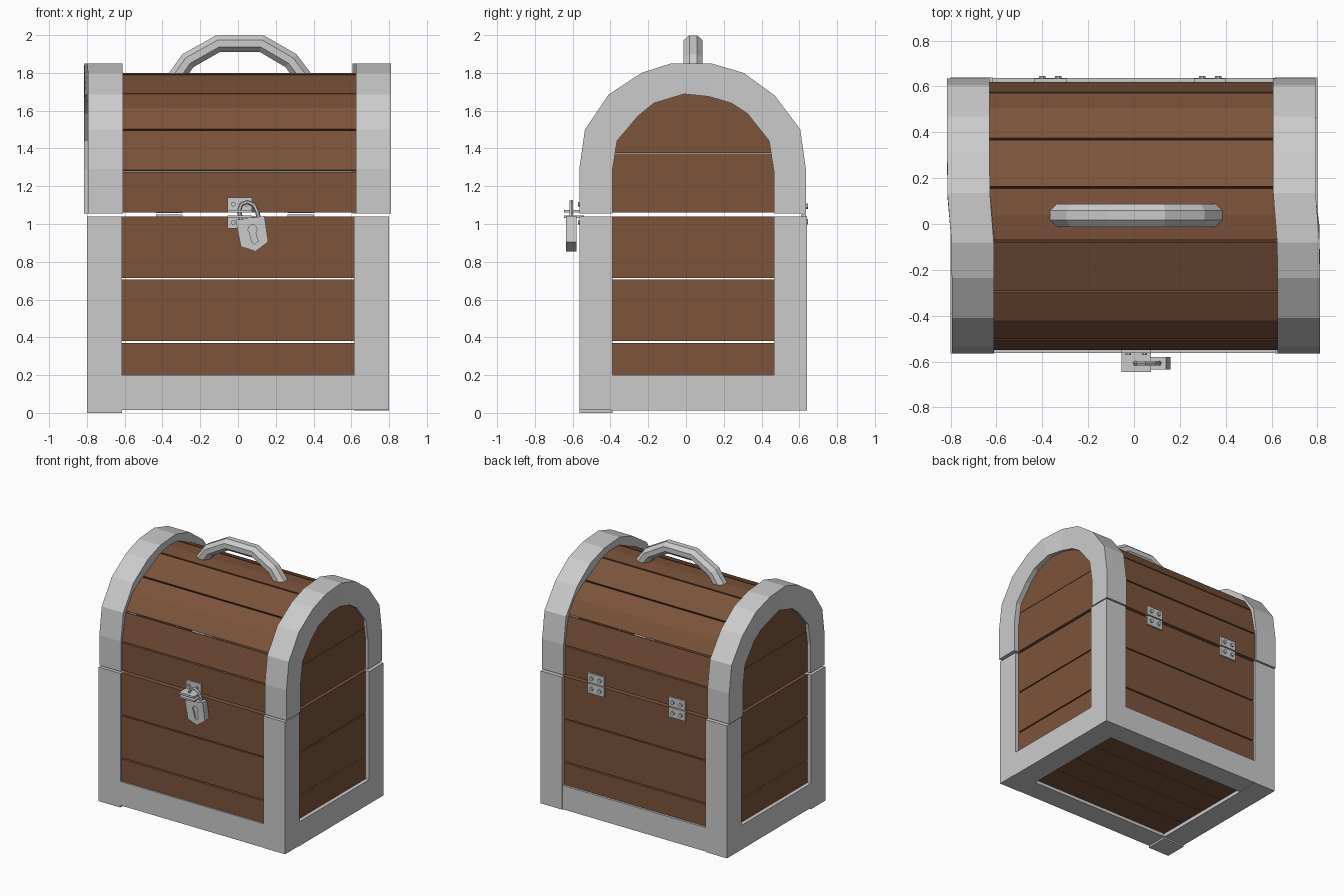
import bpy, bmesh, math
from mathutils import Vector

if "Cube" in bpy.data.objects:
    bpy.data.objects.remove(bpy.data.objects["Cube"])

wood = bpy.data.materials.new("wood")
wood.diffuse_color = (0.20, 0.088, 0.043, 1)
wood.use_nodes = True
wood.node_tree.nodes["Principled BSDF"].inputs["Base Color"].default_value = wood.diffuse_color


def loft(name, rings, mat=None):
    """Skin a row of equal rings and cap both ends."""
    bm = bmesh.new()
    rows = [[bm.verts.new(p) for p in r] for r in rings]
    n = len(rows[0])
    for a, b in zip(rows, rows[1:]):
        for i in range(n):
            bm.faces.new((a[i], a[(i + 1) % n], b[(i + 1) % n], b[i]))
    bm.faces.new(rows[0][::-1])
    bm.faces.new(rows[-1])
    bmesh.ops.recalc_face_normals(bm, faces=bm.faces)
    me = bpy.data.meshes.new(name)
    bm.to_mesh(me)
    bm.free()
    ob = bpy.data.objects.new(name, me)
    bpy.context.collection.objects.link(ob)
    if mat:
        me.materials.append(mat)
    return ob


def prism_x(name, yz, x0, x1, mat=None):
    return loft(name, [[(x, y, z) for y, z in yz] for x in (x0, x1)], mat)


def prism_y(name, xz, y0, y1, mat=None):
    return loft(name, [[(x, y, z) for x, z in xz] for y in (y0, y1)], mat)


def box(name, x0, x1, y0, y1, z0, z1, mat=None):
    return prism_x(name, [(y0, z0), (y1, z0), (y1, z1), (y0, z1)], x0, x1, mat)


def circle(cx, cz, r, n=8):
    return [(cx + r * math.cos((i + .5) * math.tau / n),
             cz + r * math.sin((i + .5) * math.tau / n)) for i in range(n)]


def tube_xz(name, path, y, half_y, half_r, sides):
    """Sweep a flat-topped polygon along a path in the xz plane."""
    pts = [Vector(p) for p in path]
    k = 1 / math.cos(math.pi / sides)
    rings = []
    for i, p in enumerate(pts):
        t = (pts[min(i + 1, len(pts) - 1)] - pts[max(i - 1, 0)]).normalized()
        nx, nz = -t.y, t.x
        rings.append([(p.x + nx * v * half_r, y + u * half_y, p.y + nz * v * half_r)
                      for u, v in circle(0, 0, k, sides)])
    return loft(name, rings)


# base frame: corner posts and bottom rails
for sx, side in ((-1, "left"), (1, "right")):
    a, b = sorted((sx * .615, sx * .80))
    box(f"front_post_{side}", a, b, -.565, -.39, 0 if sx < 0 else .015, 1.04)
    box(f"back_post_{side}", a, b, .465, .64, .012, 1.04)
    box(f"side_rail_{side}", a, b, -.40, .475, .012, .20)
box("front_rail", -.62, .62, -.562, -.39, .015, .20)
box("back_rail", -.62, .62, .465, .637, .015, .20)

# base planks: front, back, sides and floor
for i, (z0, z1) in enumerate(((.18, .37), (.38, .707), (.715, 1.04))):
    box(f"front_plank_{i}", -.63, .63, -.55, -.50, z0, z1, wood)
    box(f"back_plank_{i}", -.63, .63, .57, .62, z0, z1, wood)
    box(f"left_plank_{i}", -.77, -.72, -.41, .485, z0, z1, wood)
    box(f"right_plank_{i}", .72, .77, -.41, .485, z0, z1, wood)
for i in range(4):
    y = -.40 + i * .22
    box(f"floor_plank_{i}", -.63, .63, y, y + .214, .04, .08, wood)

# lid arches, slightly skewed towards the back
outer = [(-.565, 1.055), (-.565, 1.29), (-.535, 1.5), (-.41, 1.685), (-.235, 1.80),
         (-.08, 1.85), (.135, 1.85), (.305, 1.80), (.47, 1.68), (.605, 1.5),
         (.635, 1.29), (.635, 1.055)]
inner = [(-.39, 1.055), (-.39, 1.28), (-.365, 1.44), (-.255, 1.57), (-.17, 1.64),
         (-.01, 1.688), (.12, 1.675), (.24, 1.64), (.325, 1.585), (.44, 1.44),
         (.465, 1.28), (.465, 1.055)]


def skew(y):
    return .008 - .020 * min(1, max(0, (y + .1) / .25))


for sx, side in ((-1, "left"), (1, "right")):
    xi, xo = sx * .618, sx * .803
    loft(f"lid_arch_{side}", [[(xi + skew(o[0]), *o), (xo + skew(o[0]), *o),
                               (xo + skew(o[0]), *n), (xi + skew(o[0]), *n)]
                              for o, n in zip(outer, inner)])
    # lid end panels
    a, b = sorted((sx * .72, sx * .77))
    box(f"lid_end_lower_{side}", a, b, -.43, .505, 1.06, 1.374, wood)
    prism_x(f"lid_end_upper_{side}",
            [(-.43, 1.377), (-.41, 1.5), (-.22, 1.7), (.04, 1.75), (.29, 1.7),
             (.49, 1.5), (.505, 1.377)], a, b, wood)

# curved lid planks, each with a small gap to its neighbour
planks = [[(-.55, 1.055), (-.55, 1.28)], [(-.55, 1.28), (-.505, 1.5)],
          [(-.505, 1.5), (-.42, 1.615), (-.295, 1.69)], [(-.295, 1.69), (-.075, 1.79)],
          [(-.075, 1.79), (.04, 1.80), (.16, 1.79)], [(.16, 1.79), (.37, 1.69)],
          [(.37, 1.69), (.505, 1.605), (.575, 1.5)], [(.575, 1.5), (.62, 1.28)],
          [(.62, 1.28), (.62, 1.055)]]
hub = Vector((.035, 1.2))
for i, p in enumerate(planks):
    v = [Vector(q) for q in p]
    gap = .005
    d0, d1 = (v[1] - v[0]).normalized() * gap, (v[-1] - v[-2]).normalized() * gap
    v[0], v[-1] = v[0] + d0, v[-1] - d1
    inside = [q + (hub - q).normalized() * .045 for q in reversed(v)]
    if i in (0, 8):
        inside = [Vector((q.x + (.045 if i == 0 else -.045), q.y)) for q in reversed(v)]
    prism_x(f"lid_plank_{i}", [tuple(q) for q in v + inside], -.64, .64, wood)

# carrying handle
tube_xz("handle", [(-.335, 1.765), (-.265, 1.865), (-.105, 1.955), (.125, 1.955),
                   (.28, 1.865), (.355, 1.765)], .038, .05, .045, 8)

# back hinges: two leaves with screws
for hx, side in ((-.365, "left"), (.332, "right")):
    for part, z0, z1 in (("upper", 1.058, 1.13), ("lower", .975, 1.05)):
        box(f"hinge_{part}_{side}", hx - .07, hx + .07, .61, .634, z0, z1)
        for dx in (-.035, .035):
            prism_y(f"hinge_screw_{part}_{side}",
                    circle(hx + dx, (z0 + z1) / 2, .015), .62, .646)

# front hasp: wall plates, screws and projecting tongues
for part, z0, z1, t0, t1 in (("upper", 1.06, 1.14, 1.06, 1.075),
                             ("lower", .975, 1.045, 1.032, 1.045)):
    box(f"hasp_plate_{part}", -.055, .075, -.562, -.54, z0, z1)
    box(f"hasp_tongue_{part}", -.055, .075, -.645, -.55, t0, t1)
    for x in (-.025, .045):
        prism_y(f"hasp_screw_{part}", circle(x, 1.105 if z0 > 1 else 1.008, .012), -.572, -.55)

# padlock: tilted shackle and body with a recessed keyhole
tube_xz("padlock_shackle", [(.02, 1.01), (.005, 1.07), (.018, 1.105), (.05, 1.117),
                            (.085, 1.10), (.102, 1.065), (.115, 1.01)],
        -.607, .010, .010, 6)
body = prism_y("padlock_body", [(-.013, 1.022), (.14, 1.042), (.16, .905),
                                (.093, .855), (.015, .88)], -.635, -.58)
head = [(.077 + .024 * math.cos(a), .972 + .024 * math.sin(a))
        for a in (math.radians(-50 + i * 40) for i in range(8))]
key = prism_y("keyhole_cutter", head + [(.073, .905), (.088, .893), (.106, .91)], -.66, -.622)
key.hide_render = True
key.hide_viewport = True
cut = body.modifiers.new("keyhole", 'BOOLEAN')
cut.operation = 'DIFFERENCE'
cut.object = key
